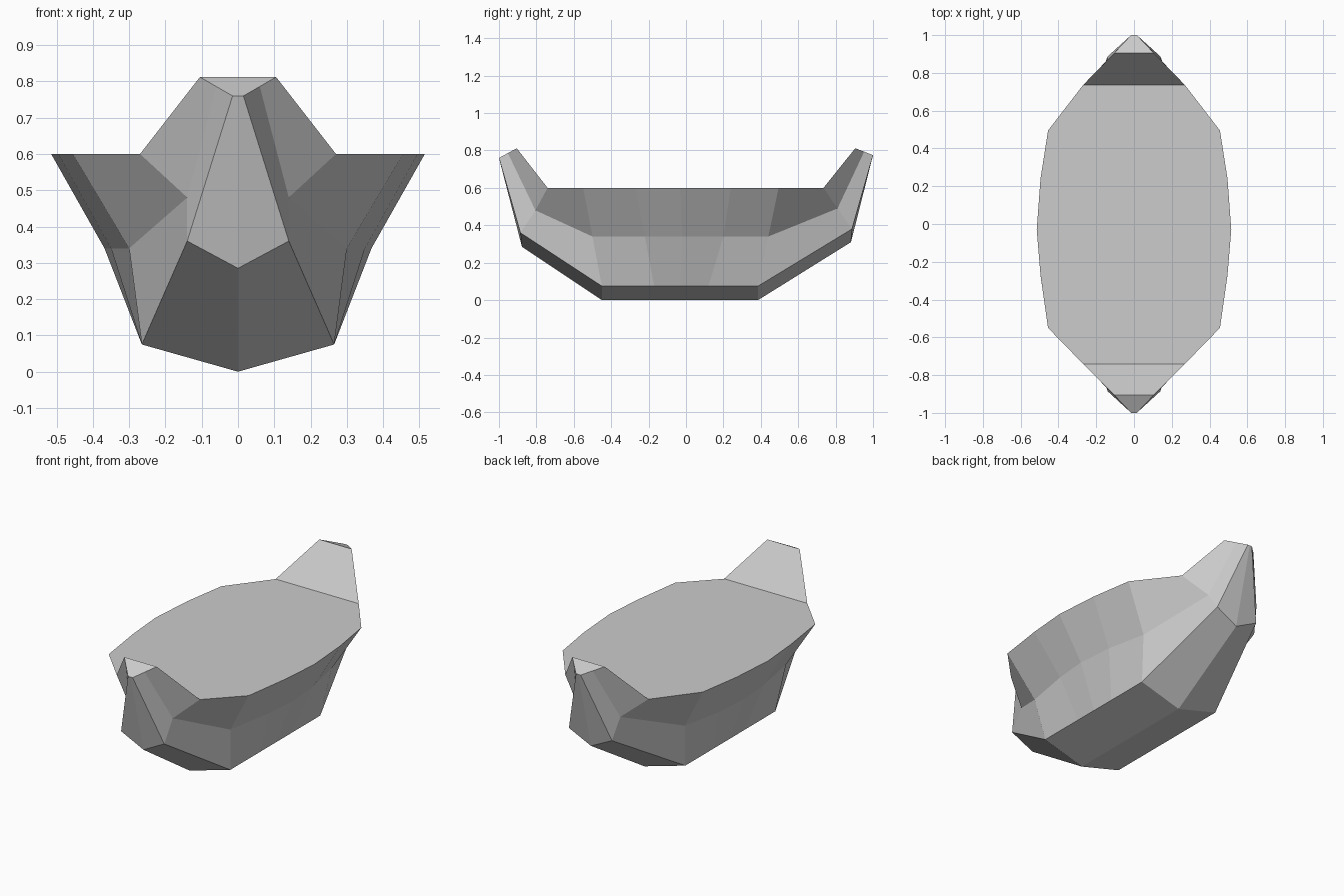
import bpy
import bmesh

cube = bpy.data.objects.get("Cube")
if cube:
    bpy.data.objects.remove(cube, do_unlink=True)

# Plain grey paint
grey = bpy.data.materials.new("light_grey")
grey.use_nodes = True
COLOR = (0.604, 0.604, 0.604, 1)
grey.diffuse_color = COLOR
grey.node_tree.nodes["Principled BSDF"].inputs["Base Color"].default_value = COLOR

# Hull lines of one side, each running from bow to stern
DECK = 0.6
rim = [(x, y, DECK) for x, y in ((.27, -.74), (.455, -.55), (.495, -.27), (.515, -.03),
                                 (.495, .24), (.455, .495), (.27, .735))]
knuckle = [(.14, -.805, .48), (.3, -.5, .34), (.35, -.22, .34), (.368, -.02, .34),
           (.35, .2, .34), (.3, .44, .34), (.14, .81, .49)]
flat = (-.45, -.17, -.03, .12, .385)
chine = [(.14, -.885, .36)] + [(.265, y, .075) for y in flat] + [(.14, .887, .38)]
keel = [(0, -.877, .285)] + [(0, y, 0) for y in flat] + [(0, .882, .31)]

bm = bmesh.new()


def face(points, side):
    bm.faces.new([bm.verts.new((side * x, y, z)) for x, y, z in points])


def centre(point):
    return (0, point[1], point[2])


def prow(end, direction, tip_z, side):
    """Raised end post with its ramp, bevelled cap, cheeks and stem."""
    r, k, c, b = (line[end] for line in (rim, knuckle, chine, keel))
    top = (.105, direction * .905, .812)
    tip = (.015, direction, tip_z)
    mid = tuple((a + d) / 2 for a, d in zip(top, tip))
    face((centre(r), r, top, centre(top)), side)
    face((centre(top), top, mid, tip, centre(tip)), side)
    face((r, k, mid, top), side)
    face((k, c, tip, mid), side)
    face((centre(tip), tip, c, b), side)


for side in (1, -1):
    # Side planking between neighbouring lines
    for upper, lower in ((rim, knuckle), (knuckle, chine), (chine, keel)):
        for i in range(len(rim) - 1):
            face((upper[i], upper[i + 1], lower[i + 1], lower[i]), side)
    # Flat deck
    face([centre(rim[0])] + rim + [centre(rim[-1])], side)
    # Bow and stern posts
    prow(0, -1, .76, side)
    prow(-1, 1, .775, side)

bmesh.ops.remove_doubles(bm, verts=bm.verts, dist=0.0005)
bmesh.ops.recalc_face_normals(bm, faces=bm.faces)
mesh = bpy.data.meshes.new("boat_hull")
bm.to_mesh(mesh)
bm.free()
mesh.materials.append(grey)
hull = bpy.data.objects.new("boat_hull", mesh)
bpy.context.collection.objects.link(hull)
